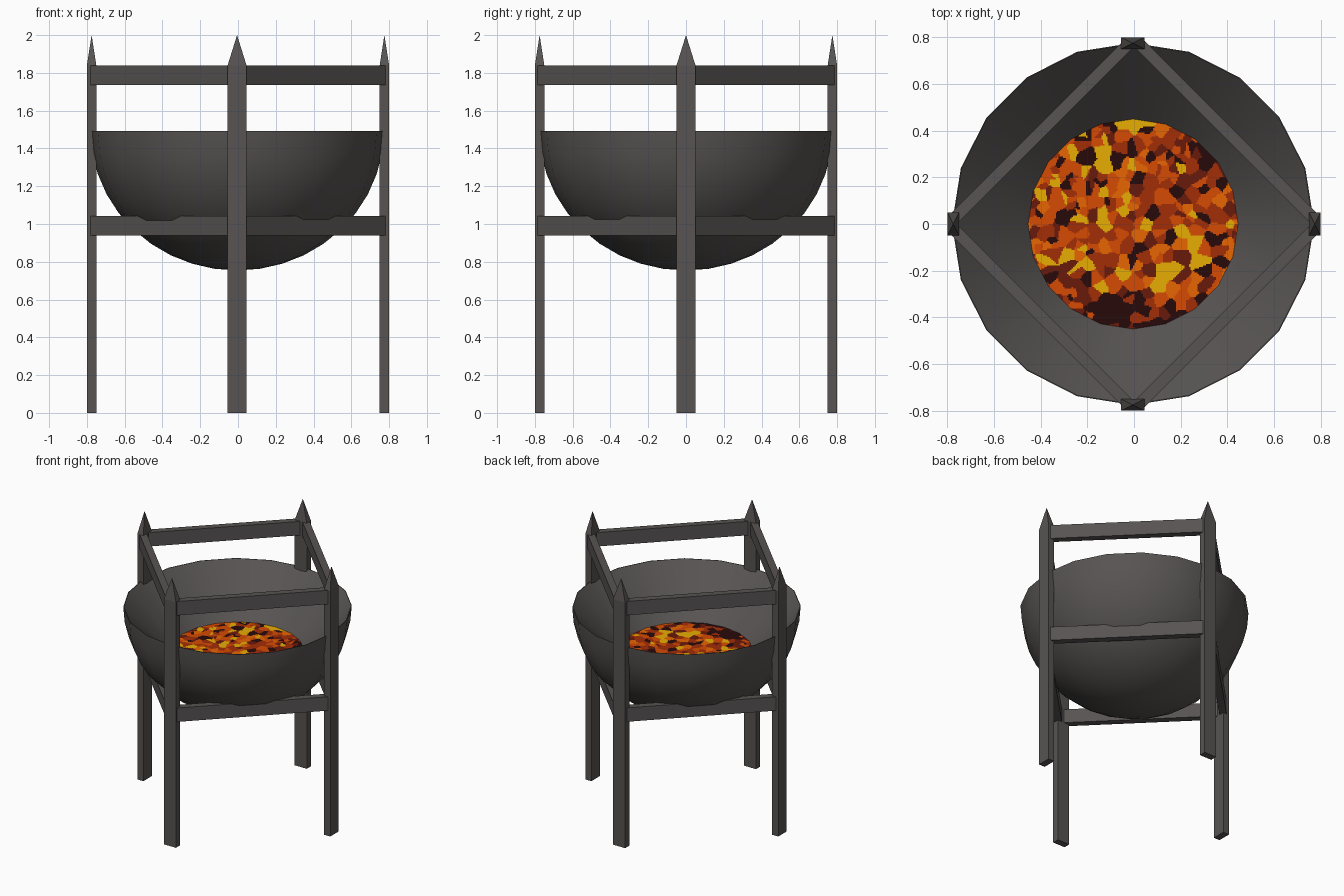
import bpy, bmesh, math, random
from mathutils import Vector, Matrix, kdtree

if "Cube" in bpy.data.objects:
    bpy.data.objects.remove(bpy.data.objects["Cube"])

random.seed(11)


def material(name, rgb):
    m = bpy.data.materials.new(name)
    m.diffuse_color = (*rgb, 1)
    m.use_nodes = True
    m.node_tree.nodes["Principled BSDF"].inputs["Base Color"].default_value = m.diffuse_color
    return m


IRON = material("dark iron", (0.095, 0.088, 0.085))
COALS = [material("glowing orange", (0.66, 0.070, 0.001)),
         material("bright orange", (0.85, 0.14, 0.001)),
         material("ember red", (0.36, 0.026, 0.002)),
         material("deep red", (0.14, 0.010, 0.003)),
         material("charred black", (0.022, 0.003, 0.003)),
         material("hot yellow", (0.80, 0.42, 0.001))]
ORANGE, BRIGHT, EMBER, DEEP, BLACK, YELLOW = range(6)


def finish(name, bm, mats):
    me = bpy.data.meshes.new(name)
    bmesh.ops.recalc_face_normals(bm, faces=bm.faces)
    bm.to_mesh(me)
    bm.free()
    ob = bpy.data.objects.new(name, me)
    for m in mats:
        me.materials.append(m)
    bpy.context.collection.objects.link(ob)
    return ob


def box(bm, size, matrix):
    bmesh.ops.create_cube(bm, size=1, matrix=matrix @ Matrix.Diagonal((*size, 1)))


# Four posts with pointed tips, and two tiers of diagonal rails
for i, side in enumerate(("front", "right", "back", "left")):
    turn = Matrix.Rotation(i * math.pi / 2, 4, 'Z')
    shift = Matrix.Translation((-0.005 if i % 2 == 0 else 0, 0, 0))
    bm = bmesh.new()
    box(bm, (0.1, 0.05, 1.84), shift @ turn @ Matrix.Translation((0, -0.775, 0.92)))
    top = next(f for f in bm.faces if f.calc_center_median().z > 1.8)
    tip = bmesh.ops.poke(bm, faces=[top])["verts"][0]
    tip.co.z = 2.0
    finish(side + "_post", bm, [IRON])

    diagonal = turn @ Matrix.Rotation(math.pi / 4, 4, 'Z')
    for tier, z in (("lower", 0.99), ("upper", 1.788)):
        bm = bmesh.new()
        box(bm, (1.075, 0.05, 0.104), diagonal @ Matrix.Translation((0, -0.562, z)))
        finish(f"{tier}_rail_{side}", bm, [IRON])

# Bowl: hemisphere outside, sloping wall inside down to the coals
SIDES, R, RIM, COAL_R, COAL_Z = 20, 0.776, 1.492, 0.45, 1.165
profile = [(R * math.sin(t), RIM - 0.738 * math.cos(t))
           for t in (k * math.pi / 20 for k in range(11))]
profile += [(R - 0.004, RIM), (COAL_R, COAL_Z)]
bm = bmesh.new()
vs = [bm.verts.new((r, 0, z)) for r, z in profile]
es = [bm.edges.new(p) for p in zip(vs, vs[1:])]
bmesh.ops.spin(bm, geom=vs + es, axis=(0, 0, 1), cent=(0, 0, 0),
               angle=2 * math.pi, steps=SIDES)
bmesh.ops.remove_doubles(bm, verts=bm.verts, dist=0.0005)
bmesh.ops.translate(bm, verts=bm.verts, vec=(-0.004, 0, 0))
bowl = finish("bowl", bm, [IRON])
bpy.context.view_layer.objects.active = bowl
bowl.select_set(True)
bpy.ops.object.shade_smooth_by_angle(angle=math.radians(40))

# Coal bed: fine flat grid trimmed to the bowl's polygon
bm = bmesh.new()
bmesh.ops.create_grid(bm, x_segments=150, y_segments=150, size=0.46,
                      matrix=Matrix.Translation((0, 0, COAL_Z)))
apothem = COAL_R * math.cos(math.pi / SIDES)
for k in range(SIDES):
    a = (k + 0.5) * 2 * math.pi / SIDES
    n = Vector((math.cos(a), math.sin(a), 0))
    bmesh.ops.bisect_plane(bm, geom=bm.verts[:] + bm.edges[:] + bm.faces[:],
                           plane_co=n * apothem + Vector((0, 0, COAL_Z)),
                           plane_no=n, clear_outer=True)
bmesh.ops.translate(bm, verts=bm.verts, vec=(-0.004, 0, 0))

# Lumps of coal: hot and burnt patches at set places, the rest random by zone
HOT = [(-0.13, 0.25), (-0.13, 0.31), (0, 0.44), (0.06, 0.44), (-0.06, 0.43),
       (-0.28, -0.13), (-0.2, -0.17), (0.17, -0.2), (0.29, -0.16), (0.26, -0.09),
       (-0.14, -0.27), (0.1, -0.27), (0.13, -0.2), (-0.13, 0.0)]
BURNT = [(0.3, 0.26), (0.35, 0.31), (-0.2, 0.29), (0.38, -0.16), (0.3, -0.33),
         (-0.1, -0.4), (-0.04, -0.36), (0.05, -0.37), (0.16, -0.36), (-0.18, -0.36),
         (0.38, 0.18), (0.03, -0.1), (-0.3, 0.03), (0.18, 0.14)]
lumps = [(p, YELLOW) for p in HOT] + [(p, BLACK) for p in BURNT]
for k in range(520):
    x, y = random.uniform(-0.47, 0.47), random.uniform(-0.47, 0.47)
    weights = [34, 16, 20, 10, 14, 8]
    if y < -0.32:                            # burnt-out front edge
        weights = [10, 2, 18, 18, 48, 4]
    elif x > 0.05 and y > 0.18:              # cooler back right
        weights = [24, 4, 32, 22, 16, 2]
    if all(math.dist((x, y), p) > 0.04 for p, _ in lumps[:28]):
        lumps.append(((x, y), random.choices(range(6), weights)[0]))
tree = kdtree.KDTree(len(lumps))
for k, ((x, y), _) in enumerate(lumps):
    tree.insert((x, y, 0), k)
tree.balance()
for f in bm.faces:
    c = f.calc_center_median()
    f.material_index = lumps[tree.find((c.x, c.y, 0))[1]][1]
coals = finish("coal_bed", bm, COALS)
if coals.data.polygons[0].normal.z < 0:
    coals.data.flip_normals()
